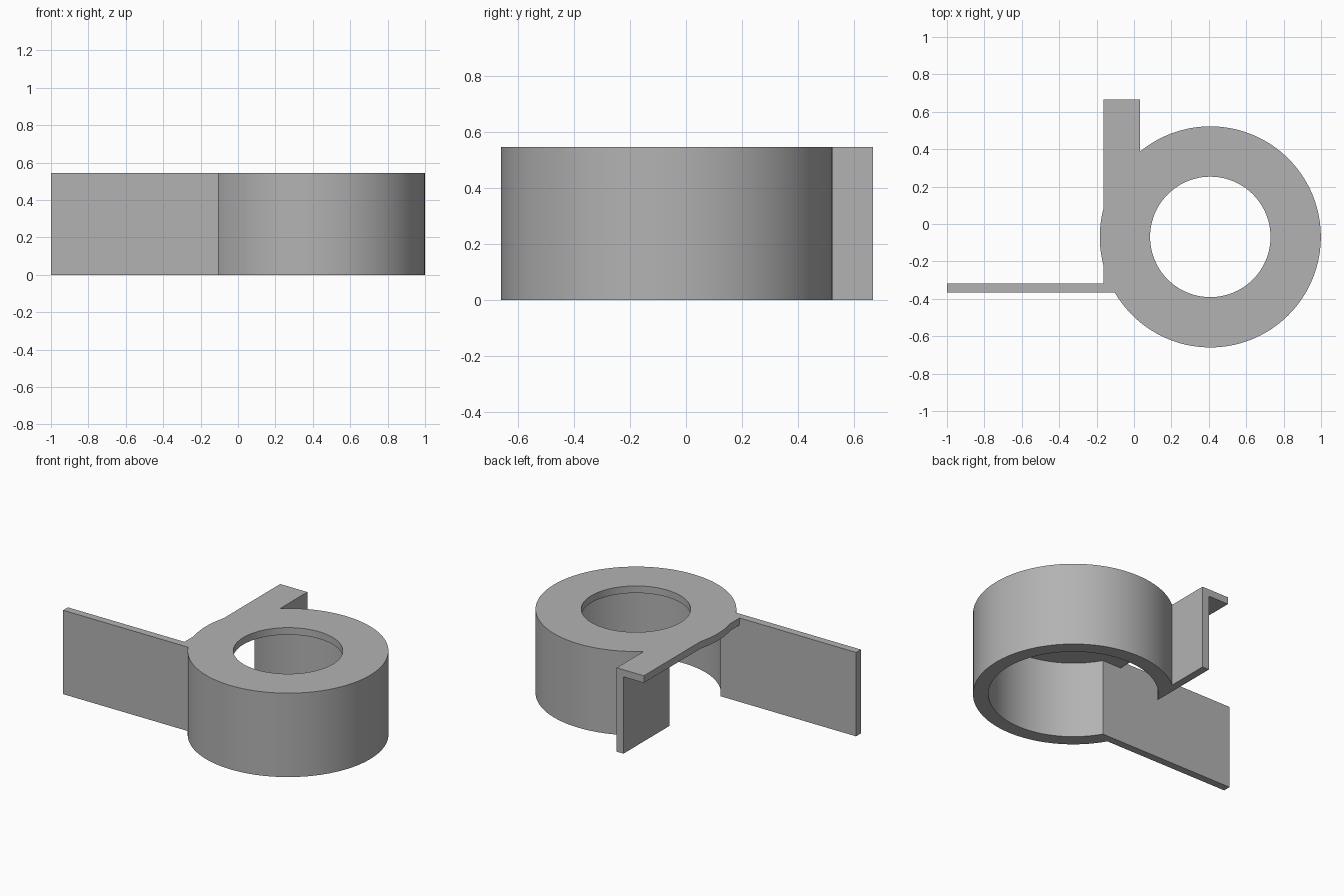
import bpy, bmesh
from math import pi, sqrt, sin, cos, atan2

if "Cube" in bpy.data.objects:
    bpy.data.objects.remove(bpy.data.objects["Cube"])

# Main dimensions
CX, CY = 0.408, -0.069
R_OUT, R_IN, R_HOLE = 0.591, 0.5, 0.322
HEIGHT, LID = 0.545, 0.046
BACK = 0.666
LIP_X, TAB_X = -0.163, 0.032      # outer edge of lid lip, outer face of tab
TAB_IN = TAB_X - 0.049
FIN_OUT, FIN_IN = -0.366, -0.317  # faces of the long fin


def at_x(x, r, side):
    """Point on the left half of a circle at a given x."""
    return (x, CY + side * sqrt(r * r - (x - CX) ** 2))


def at_y(y, r):
    return (CX - sqrt(r * r - (y - CY) ** 2), y)


def arc(start, end, r, steps):
    """Counter-clockwise arc between two points on a circle."""
    a = atan2(start[1] - CY, start[0] - CX)
    b = atan2(end[1] - CY, end[0] - CX)
    if b <= a:
        b += 2 * pi
    return [(CX + r * cos(a + (b - a) * i / steps),
             CY + r * sin(a + (b - a) * i / steps)) for i in range(steps + 1)]


def prism(name, outline, z0, z1):
    bm = bmesh.new()
    face = bm.faces.new([bm.verts.new((x, y, z0)) for x, y in outline])
    new = bmesh.ops.extrude_face_region(bm, geom=[face])["geom"]
    top = [v for v in new if isinstance(v, bmesh.types.BMVert)]
    bmesh.ops.translate(bm, verts=top, vec=(0, 0, z1 - z0))
    bmesh.ops.recalc_face_normals(bm, faces=bm.faces)
    mesh = bpy.data.meshes.new(name)
    bm.to_mesh(mesh)
    bm.free()
    obj = bpy.data.objects.new(name, mesh)
    bpy.context.collection.objects.link(obj)
    return obj


# Full outline: round housing, tab, bulging lip and long fin
outline = arc(at_y(FIN_OUT, R_OUT), at_x(TAB_X, R_OUT, 1), R_OUT, 96)
outline += [(TAB_X, BACK), (LIP_X, BACK)]
outline += arc(at_x(LIP_X, R_OUT, 1), at_x(LIP_X, R_OUT, -1), R_OUT, 12)
outline += [(LIP_X, FIN_IN), (-1, FIN_IN), (-1, FIN_OUT)]
housing = prism("fan_housing", outline, 0, HEIGHT)

# Chamber under the lid, open to the side outlet
chamber = arc(at_y(FIN_IN, R_IN), at_x(TAB_IN, R_IN, 1), R_IN, 96)
chamber += [(TAB_IN, 0.8), (-0.4, 0.8), (-0.4, FIN_IN)]
cutters = [prism("chamber_cutter", chamber, -0.2, HEIGHT - LID)]

# Round inlet through the lid
inlet = [(CX + R_HOLE * cos(2 * pi * i / 96), CY + R_HOLE * sin(2 * pi * i / 96))
         for i in range(96)]
cutters.append(prism("inlet_cutter", inlet, 0.3, 0.8))

bpy.ops.object.select_all(action="DESELECT")
bpy.context.view_layer.objects.active = housing
housing.select_set(True)
for cutter in cutters:
    mod = housing.modifiers.new(cutter.name, "BOOLEAN")
    mod.operation, mod.solver, mod.object = "DIFFERENCE", "EXACT", cutter
    bpy.ops.object.modifier_apply(modifier=mod.name)
    bpy.data.objects.remove(cutter)

# Plain grey finish
grey = bpy.data.materials.new("plain_grey")
grey.use_nodes = True
colour = (0.45, 0.45, 0.45, 1)
grey.diffuse_color = colour
grey.node_tree.nodes["Principled BSDF"].inputs["Base Color"].default_value = colour
housing.data.materials.clear()
housing.data.materials.append(grey)
bpy.ops.object.shade_smooth_by_angle(angle=pi / 6)
